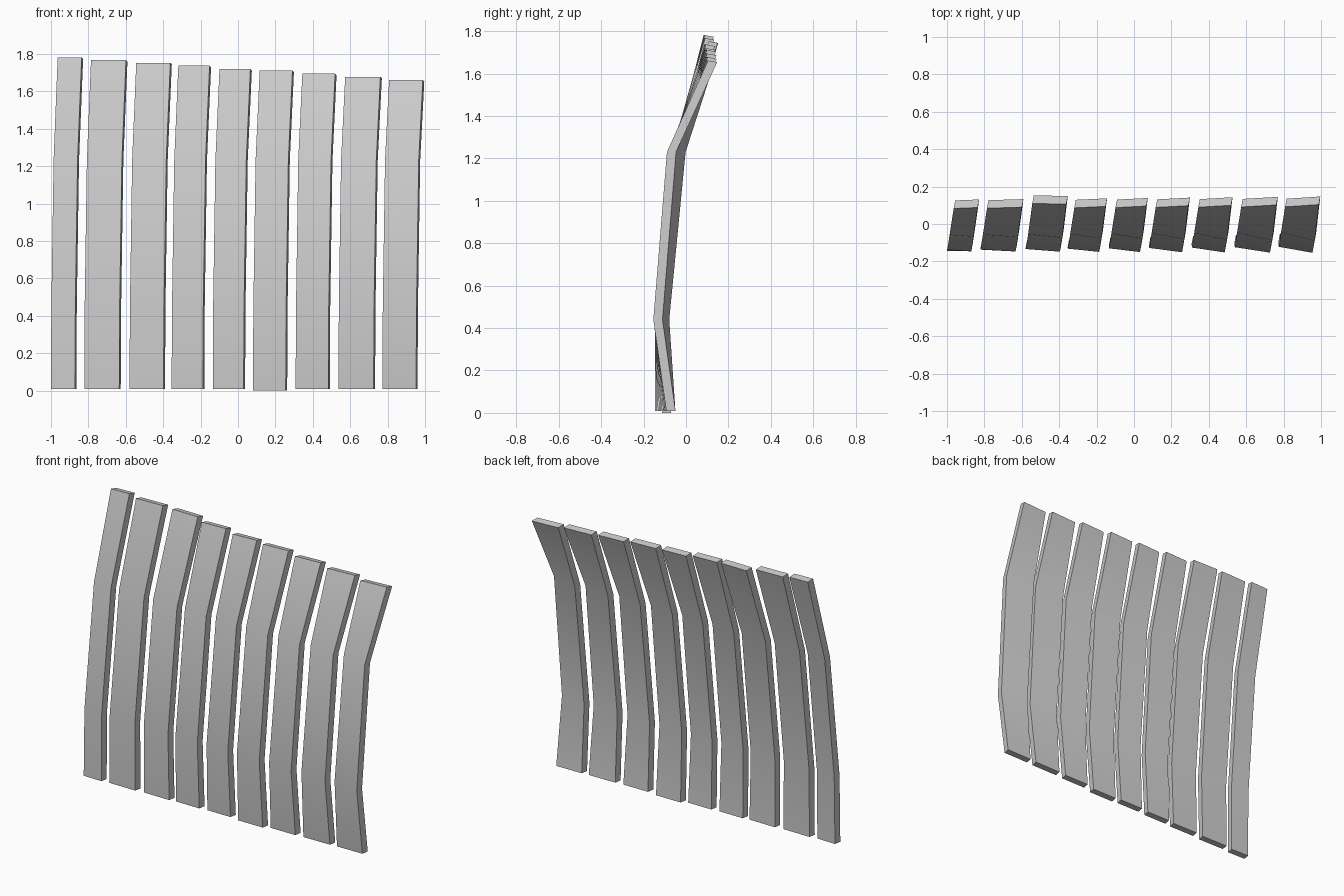
import bpy

cube = bpy.data.objects.get("Cube")
if cube:
    bpy.data.objects.remove(cube, do_unlink=True)

grey = bpy.data.materials.new("plain grey")
grey.use_nodes = True
grey.diffuse_color = (0.6, 0.6, 0.6, 1)
grey.node_tree.nodes["Principled BSDF"].inputs["Base Color"].default_value = (0.6, 0.6, 0.6, 1)


def lerp(a, b, t):
    return a + (b - a) * t


# Each slat: left edge, right edge, top height, extra set-back of the top
SLATS = [(-1.0, -0.872, 1.782, 0), (-0.822, -0.635, 1.768, 0), (-0.58, -0.398, 1.753, 0.015),
         (-0.355, -0.188, 1.738, 0), (-0.135, 0.03, 1.72, 0), (0.08, 0.255, 1.712, 0),
         (0.308, 0.483, 1.695, 0), (0.537, 0.725, 1.678, 0), (0.772, 0.952, 1.662, 0)]
LEAN = (0, 0.002, 0.014, 0.036)       # sideways shift at each level
THICK = 0.043


def make_slat(number, x0, x1, top, back):
    t = number / 8
    base = 0.0 if number == 5 else 0.01
    # Front surface at the left and right edge, from bottom to top
    left = (lerp(-0.143, -0.095, t), lerp(-0.138, -0.122, t), lerp(-0.058, -0.045, t),
            lerp(0.083, 0.092, t) + back * 1.6)
    right = (lerp(-0.146, -0.093, t), lerp(-0.146, -0.154, t), lerp(-0.068, -0.09, t),
             lerp(0.088, 0.104, t) + back)
    levels = (base, 0.44, 1.23, top)
    verts, faces = [], []
    for i, z in enumerate(levels):
        drop = 0.008 if i == 3 else 0
        a, b = x0 + LEAN[i], x1 + LEAN[i]
        verts += [(a, left[i], z), (b, right[i], z),
                  (b + 0.008, right[i] + THICK, z - drop), (a + 0.008, left[i] + THICK, z - drop)]
    for i in range(3):
        for j in range(4):
            k = (j + 1) % 4
            faces.append((4 * i + j, 4 * i + k, 4 * i + 4 + k, 4 * i + 4 + j))
    faces += [(3, 2, 1, 0), (12, 13, 14, 15)]

    mesh = bpy.data.meshes.new(f"slat_{number + 1}")
    mesh.from_pydata(verts, [], faces)
    mesh.materials.append(grey)
    slat = bpy.data.objects.new(f"slat_{number + 1}", mesh)
    bpy.context.collection.objects.link(slat)
    return slat


bpy.ops.object.select_all(action="DESELECT")
for n, spec in enumerate(SLATS):
    slat = make_slat(n, *spec)
    slat.select_set(True)
    bpy.context.view_layer.objects.active = slat
# Soft bends along each slat, crisp edges around it
bpy.ops.object.shade_smooth_by_angle(angle=0.7)
